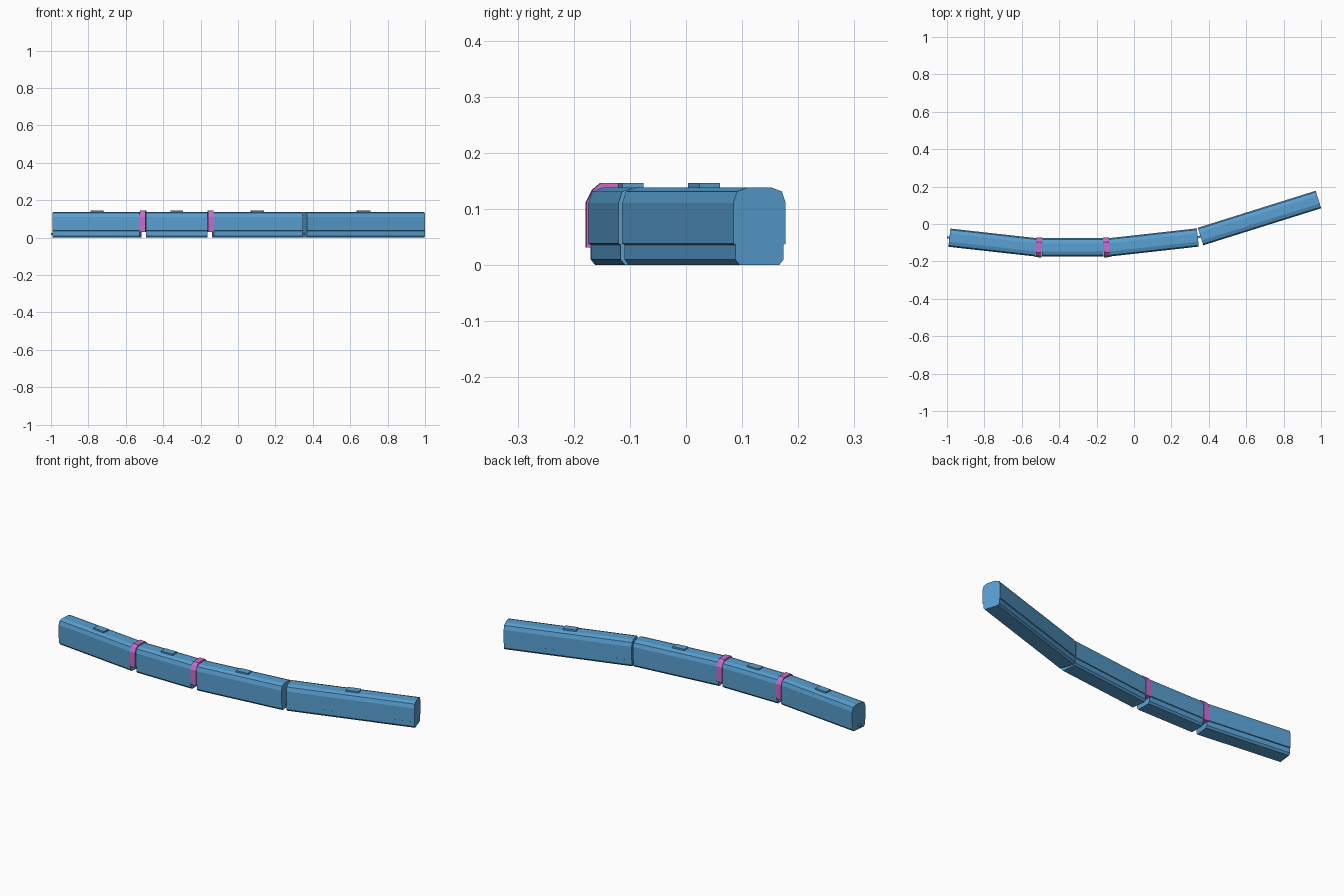
import bpy, math
from mathutils import Matrix, Vector

if "Cube" in bpy.data.objects:
    bpy.data.objects.remove(bpy.data.objects["Cube"])


def material(name, rgb):
    m = bpy.data.materials.new(name)
    m.diffuse_color = (*rgb, 1)
    m.use_nodes = True
    m.node_tree.nodes["Principled BSDF"].inputs["Base Color"].default_value = m.diffuse_color
    return m


BLUE = material("body blue", (0.10, 0.35, 0.64))
PINK = material("bellows pink", (0.60, 0.15, 0.60))

# Half cross-sections (side offset, height), bottom to top
CAR = [(0.037, 0), (0.045, 0.010), (0.045, 0.036), (0.049, 0.038),
       (0.049, 0.110), (0.042, 0.131), (0.022, 0.138)]
BELLOWS = [(0.053, 0.031), (0.053, 0.112), (0.042, 0.134), (0.028, 0.146)]
ROOF_BOX = [(0.019, 0.136), (0.019, 0.146)]
COUPLER = [(0.006, 0.014), (0.006, 0.026)]


def extrude(name, half, start, end, mat):
    """Sweep a mirrored half section between two ground points."""
    a, b = Vector((*start, 0)), Vector((*end, 0))
    d = b - a
    ring = half + [(-y, z) for y, z in reversed(half)]
    n = len(ring)
    verts = [(x, y, z) for x in (-d.length / 2, d.length / 2) for y, z in ring]
    faces = [(i, n + i, n + (i + 1) % n, (i + 1) % n) for i in range(n)]
    faces = [tuple(reversed(f)) for f in faces]
    faces += [tuple(reversed(range(n))), tuple(range(n, 2 * n))]
    mesh = bpy.data.meshes.new(name)
    mesh.from_pydata(verts, [], faces)
    import bmesh
    bm = bmesh.new()
    bm.from_mesh(mesh)
    bmesh.ops.recalc_face_normals(bm, faces=bm.faces)
    bm.to_mesh(mesh)
    bm.free()
    mesh.materials.append(mat)
    ob = bpy.data.objects.new(name, mesh)
    ob.matrix_world = (Matrix.Translation((a + b) / 2)
                       @ Matrix.Rotation(math.atan2(d.y, d.x), 4, 'Z'))
    bpy.context.collection.objects.link(ob)
    return ob


# Four carriages along a curve, each with a small box on its roof
CARS = [((-0.987, -0.073), (-0.521, -0.125)),
        ((-0.492, -0.125), (-0.162, -0.125)),
        ((-0.134, -0.125), (0.341, -0.072)),
        ((0.3555, -0.067), (0.986, 0.131))]
for i, (s, e) in enumerate(CARS, 1):
    extrude(f"carriage_{i}", CAR, s, e, BLUE)
    s, e = Vector(s), Vector(e)
    mid, step = (s + e) / 2, (e - s).normalized() * 0.034
    extrude(f"roof_box_{i}", ROOF_BOX, mid - step, mid + step, BLUE)

# Flexible bellows at the first two joints
for i, (x, tilt) in enumerate([(-0.5075, -0.0015), (-0.147, 0.0015)], 1):
    extrude(f"bellows_{i}", BELLOWS, (x - 0.0155, -0.125 - tilt / 2),
            (x + 0.0155, -0.125 + tilt / 2), PINK)

# Low couplers at the open joint and at the left end
extrude("joint_coupler", COUPLER, (0.335, -0.073), (0.362, -0.065), BLUE)
extrude("end_coupler", COUPLER, (-1.0, -0.0716), (-0.980, -0.0738), BLUE)
